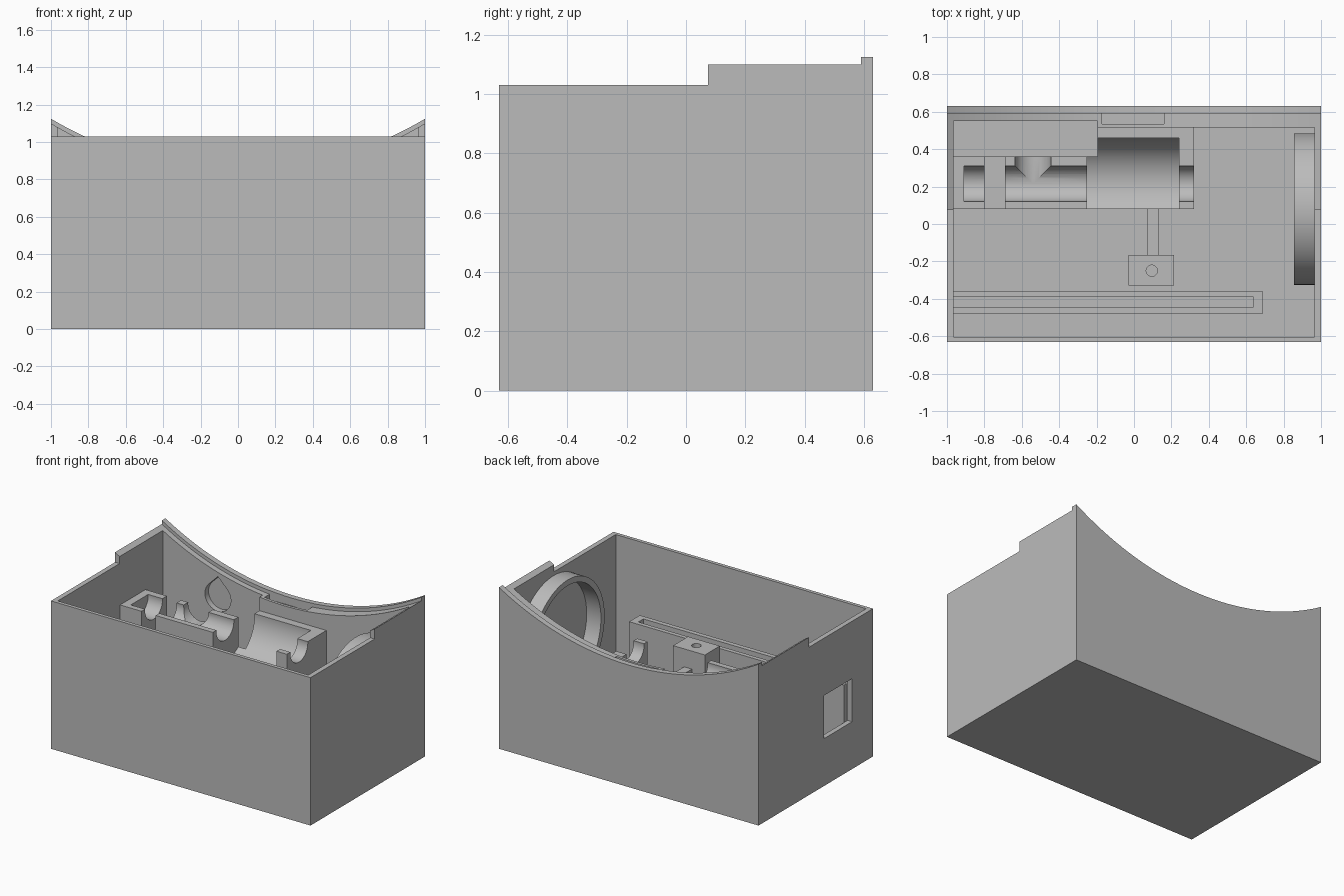
import bpy, bmesh, math
from mathutils import Matrix, Vector

if "Cube" in bpy.data.objects:
    bpy.data.objects.remove(bpy.data.objects["Cube"], do_unlink=True)

grey = bpy.data.materials.new("plain grey")
grey.use_nodes = True
COLOUR = (0.5, 0.5, 0.5, 1)
grey.diffuse_color = COLOUR
grey.node_tree.nodes["Principled BSDF"].inputs["Base Color"].default_value = COLOUR


def finish(name, bm):
    bmesh.ops.recalc_face_normals(bm, faces=bm.faces)
    mesh = bpy.data.meshes.new(name)
    bm.to_mesh(mesh)
    bm.free()
    mesh.materials.append(grey)
    obj = bpy.data.objects.new(name, mesh)
    bpy.context.collection.objects.link(obj)
    return obj


def box(name, x, y, z, turn=0):
    """Box from (low, high) ranges, optionally turned about its own y axis."""
    bm = bmesh.new()
    size = Vector((x[1] - x[0], y[1] - y[0], z[1] - z[0]))
    mid = Vector((sum(x), sum(y), sum(z))) / 2
    bmesh.ops.create_cube(bm, size=1, matrix=Matrix.Translation(mid)
                          @ Matrix.Rotation(turn, 4, 'Y') @ Matrix.Diagonal(size).to_4x4())
    return finish(name, bm)


def rod(name, axis, span, a, b, radius, sides=64):
    """Cylinder along an axis; a and b are its centre on the other two axes."""
    mid = sum(span) / 2
    place = {'X': (mid, a, b), 'Y': (a, mid, b), 'Z': (a, b, mid)}[axis]
    turn = {'X': Matrix.Rotation(math.pi / 2, 4, 'Y'),
            'Y': Matrix.Rotation(math.pi / 2, 4, 'X'), 'Z': Matrix.Identity(4)}[axis]
    bm = bmesh.new()
    bmesh.ops.create_cone(bm, cap_ends=True, segments=sides, radius1=radius, radius2=radius,
                          depth=span[1] - span[0], matrix=Matrix.Translation(place) @ turn)
    return finish(name, bm)


def carve(target, *cutters):
    bpy.context.view_layer.objects.active = target
    for cutter in cutters:
        cutter.hide_render = True
        mod = target.modifiers.new("cut", 'BOOLEAN')
        mod.operation, mod.solver, mod.object = 'DIFFERENCE', 'EXACT', cutter
        bpy.ops.object.modifier_apply(modifier=mod.name)
        bpy.data.objects.remove(cutter, do_unlink=True)


FLOOR, INNER, TOP = 0.04, 0.965, 0.74
TUBE_Y, TUBE_Z, TUBE_R = 0.215, 0.73, 0.096
SIDE_X = -0.54
ARC_R, ARC_Z = 1.96, 2.81

# Case shell: stepped side profile drawn out across the width
bm = bmesh.new()
profile = [(-.63, 0), (.63, 0), (.63, 1.2), (.075, 1.2), (.075, 1.03), (-.63, 1.03)]
face = bm.faces.new([bm.verts.new((-1, y, z)) for y, z in profile])
ext = bmesh.ops.extrude_face_region(bm, geom=[face])
bmesh.ops.translate(bm, vec=(2, 0, 0),
                    verts=[v for v in ext["geom"] if isinstance(v, bmesh.types.BMVert)])
case = finish("case_shell", bm)
carve(case,
      # sagging top edge: inner ledge sits below the rear lip
      rod("ledge_arc", 'Y', (.075, .59), 0, ARC_Z - .025, ARC_R, 256),
      rod("lip_arc", 'Y', (.5, .8), 0, ARC_Z, ARC_R, 256),
      # interior, with a deeper recess in the rear wall
      box("cavity", (-INNER, INNER), (-.605, .515), (FLOOR, 1.5)),
      box("rear_recess", (-INNER, -.195), (.4, .55), (FLOOR, 1.5)),
      # teardrop pocket
      rod("pocket", 'Y', (.5, .59), SIDE_X, TUBE_Z, .1),
      box("pocket_tip", (SIDE_X - .05, SIDE_X + .05), (.5, .59),
          (TUBE_Z + .021, TUBE_Z + .121), math.pi / 4),
      # latch notch and side window
      box("latch_notch", (-.17, .16), (.535, .592), (.795, 1.2)),
      box("window", (-1.1, -.9), (-.4, -.09), (.33, .63)))

# Cradle with stepped troughs
cradle = box("tube_cradle", (-INNER, .32), (.08, .515), (FLOOR, TOP))
carve(cradle,
      box("rear_gap", (-1.1, -.195), (.36, .6), (FLOOR - .1, 1)),
      rod("small_trough", 'X', (-.91, .5), TUBE_Y, TUBE_Z, TUBE_R),
      rod("large_trough", 'X', (-.25, .24), TUBE_Y, TUBE_Z, .245, 96),
      rod("side_trough", 'Y', (TUBE_Y, .5), SIDE_X, TUBE_Z, TUBE_R),
      box("cross_slot", (-.8, -.69), (0, .5), (.55, 1)))

# Screw post and its bracing rib
post = box("screw_post", (-.03, .215), (-.33, -.165), (FLOOR, .625))
carve(post, rod("screw_hole", 'Z', (.3, .8), .095, -.25, .03, 32))
rib = box("post_rib", (.07, .13), (-.165, .08), (FLOOR, .5))

# Slotted board holder
holder = box("board_holder", (-INNER, .69), (-.478, -.36), (FLOOR, .59))
carve(holder, box("board_slot", (-1.1, .64), (-.445, -.39), (.1, 1)))

# Round collar on the left wall
collar = rod("wall_collar", 'X', (.855, INNER), .08, .6, .405, 96)
carve(collar, rod("collar_bore", 'X', (.8, 1.1), .08, .6, .365, 96))

# Shading
bpy.ops.object.select_all(action='DESELECT')
for part in (case, cradle, post, rib, holder, collar):
    part.select_set(True)
bpy.context.view_layer.objects.active = case
bpy.ops.object.shade_smooth_by_angle(angle=math.radians(25))
